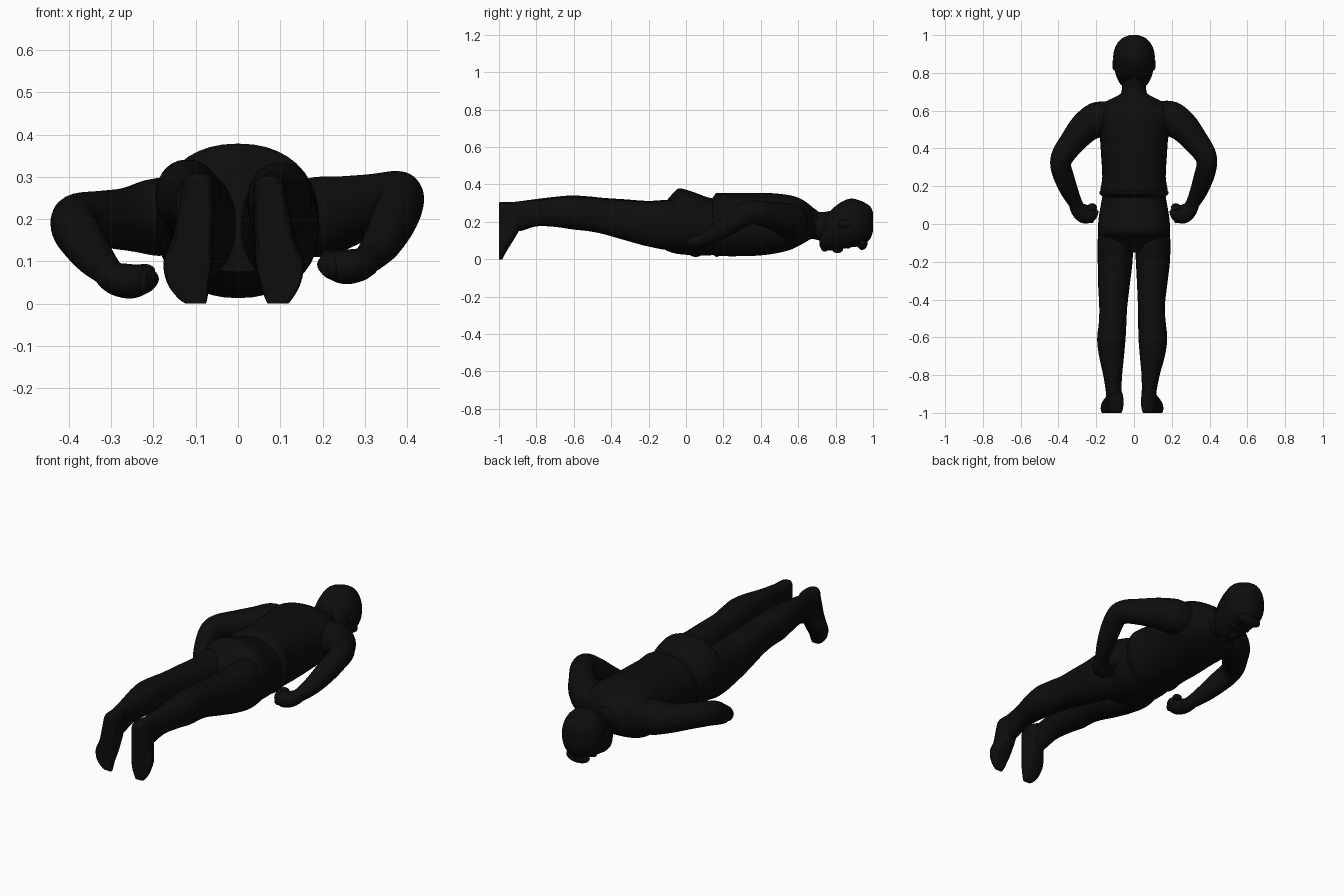
import bpy, bmesh, math
from mathutils import Vector

cube = bpy.data.objects.get("Cube")
if cube:
    bpy.data.objects.remove(cube, do_unlink=True)

black = bpy.data.materials.new("near black")
black.use_nodes = True
colour = (0.004, 0.004, 0.004, 1)
black.diffuse_color = colour
bsdf = black.node_tree.nodes["Principled BSDF"]
bsdf.inputs["Base Color"].default_value = colour
bsdf.inputs["Roughness"].default_value = 0.9

X, Y, Z = Vector((1, 0, 0)), Vector((0, 1, 0)), Vector((0, 0, 1))


def finish(bm, name):
    bmesh.ops.recalc_face_normals(bm, faces=bm.faces)
    mesh = bpy.data.meshes.new(name)
    bm.to_mesh(mesh)
    bm.free()
    mesh.materials.append(black)
    obj = bpy.data.objects.new(name, mesh)
    bpy.context.collection.objects.link(obj)
    bpy.ops.object.select_all(action='DESELECT')
    obj.select_set(True)
    bpy.context.view_layer.objects.active = obj
    bpy.ops.object.shade_smooth_by_angle(angle=math.radians(50))
    return obj


def spline(rows, steps):
    """Catmull-Rom interpolation of every column of the section rows."""
    out = []
    for i in range(len(rows) - 1):
        a, b, c, d = (rows[max(i - 1, 0)], rows[i], rows[i + 1],
                      rows[min(i + 2, len(rows) - 1)])
        for s in range(steps):
            t = s / steps
            out.append([q + 0.5 * t * (r - p + t * (2 * p - 5 * q + 4 * r - u
                        + t * (3 * (q - r) + u - p)))
                        for p, q, r, u in zip(a, b, c, d)])
    return out + [list(rows[-1])]


def tube(name, rows, frame=None, power=2.0, sides=28, steps=4, min_y=-9):
    """Loft superellipse sections (x, y, z, half width, half height)."""
    rows = spline(rows, steps)
    centres = [Vector(r[:3]) for r in rows]
    bm = bmesh.new()
    rings = []
    for i, r in enumerate(rows):
        if frame:
            side, up = frame
        else:
            tangent = centres[min(i + 1, len(rows) - 1)] - centres[max(i - 1, 0)]
            side = tangent.cross(Z).normalized()
            up = side.cross(tangent).normalized()
        ring = []
        for k in range(sides):
            a = math.tau * k / sides
            c, s = math.cos(a), math.sin(a)
            p = (centres[i]
                 + side * math.copysign(abs(c) ** (2 / power), c) * max(r[3], .004)
                 + up * math.copysign(abs(s) ** (2 / power), s) * max(r[4], .004))
            p.y = max(p.y, min_y)
            ring.append(bm.verts.new(p))
        rings.append(ring)
    for a, b in zip(rings, rings[1:]):
        for k in range(sides):
            j = (k + 1) % sides
            bm.faces.new((a[k], a[j], b[j], b[k]))
    bm.faces.new(rings[0])
    bm.faces.new(rings[-1])
    return finish(bm, name)


def blob(name, centre, size):
    bm = bmesh.new()
    bmesh.ops.create_uvsphere(bm, u_segments=20, v_segments=12, radius=1)
    for v in bm.verts:
        v.co = Vector(centre) + Vector(a * b for a, b in zip(v.co, size))
    return finish(bm, name)


def profile(rows):
    """Rows of y, half width, low z, high z, centred on x = 0."""
    return [(0, y, (lo + hi) / 2, w, (hi - lo) / 2) for y, w, lo, hi in rows]


# Torso with jacket hem over the trousers
tube("jacket", profile([
    (.14, .162, .035, .325), (.155, .177, .018, .345), (.18, .178, .017, .354),
    (.25, .168, .016, .355), (.36, .174, .018, .355), (.46, .182, .028, .353),
    (.55, .205, .048, .343), (.61, .195, .075, .325), (.65, .145, .098, .300),
    (.68, .085, .115, .275), (.70, .060, .12, .262)]), (X, Z), 2.25, 40)
tube("hips", profile([
    (-.15, .12, .075, .27), (-.10, .172, .045, .318), (-.065, .186, .033, .358),
    (-.04, .190, .028, .378), (0, .190, .024, .372), (.06, .183, .02, .352),
    (.12, .172, .02, .330), (.19, .160, .03, .320)]), (X, Z), 2.2, 40)
tube("waistband", profile([
    (.150, .165, .022, .335), (.158, .181, .014, .351),
    (.172, .182, .014, .355), (.180, .168, .022, .345)]), (X, Z), 2.2, 40, 3)

# Neck and head, face turned down
tube("neck", profile([
    (.63, .10, .11, .30), (.68, .073, .108, .272), (.72, .064, .10, .252),
    (.79, .066, .10, .262)]), (X, Z))
tube("head", profile([
    (.715, .035, .070, .17), (.73, .062, .052, .215), (.76, .084, .047, .248),
    (.80, .099, .050, .285), (.85, .106, .058, .316), (.89, .110, .065, .324),
    (.93, .102, .070, .314), (.965, .082, .088, .297), (.988, .055, .115, .278),
    (1.0, .022, .15, .25)]), (X, Z), 2.15, 32)
blob("nose", (0, .81, .055), (.018, .030, .022))
blob("chin", (0, .742, .063), (.036, .022, .022))
blob("brow", (0, .865, .073), (.060, .018, .016))
blob("hair_front", (0, .942, .085), (.070, .028, .035))
for side, sx in (("right", -1), ("left", 1)):
    blob(side + "_ear", (sx * .104, .845, .19), (.011, .033, .022))

# Legs: thigh, knee, calf, ankle
tube("right_leg", [
    (-.095, .02, .185, .085, .12), (-.098, -.08, .183, .094, .135),
    (-.100, -.20, .190, .092, .122), (-.106, -.32, .210, .084, .110),
    (-.110, -.44, .232, .074, .096), (-.113, -.52, .245, .073, .091),
    (-.120, -.61, .253, .075, .088), (-.119, -.70, .256, .066, .078),
    (-.113, -.80, .250, .050, .072), (-.108, -.89, .230, .041, .080),
    (-.106, -.96, .230, .040, .070)], (X, Z), 2.15)
tube("left_leg", [
    (.095, .02, .185, .085, .12), (.098, -.08, .183, .094, .135),
    (.100, -.20, .188, .090, .120), (.096, -.32, .208, .080, .108),
    (.092, -.44, .228, .071, .094), (.095, -.52, .240, .073, .090),
    (.100, -.61, .247, .076, .087), (.097, -.70, .250, .066, .077),
    (.088, -.80, .246, .048, .070), (.080, -.89, .230, .039, .080),
    (.078, -.96, .230, .038, .070)], (X, Z), 2.15)

# Feet: toes down, soles flat at the rear
tube("right_foot", [
    (-.092, -.95, .307, .020, .04), (-.094, -.94, .29, .036, .07),
    (-.098, -.945, .23, .042, .075), (-.106, -.955, .16, .048, .065),
    (-.118, -.972, .10, .058, .048), (-.118, -.985, .05, .050, .030),
    (-.108, -.990, .015, .036, .016), (-.100, -.992, 0, .024, .010)],
     (X, Y), 2.4, min_y=-1)
tube("left_foot", [
    (.072, -.95, .302, .020, .04), (.074, -.94, .285, .036, .07),
    (.079, -.945, .23, .041, .075), (.086, -.955, .16, .047, .065),
    (.098, -.972, .10, .057, .048), (.100, -.985, .05, .049, .030),
    (.097, -.990, .015, .034, .016), (.094, -.992, 0, .024, .010)],
     (X, Y), 2.4, min_y=-1)

# Arms: shoulder, elbow bent outward, forearm to the hip
tube("right_arm", [
    (-.12, .585, .205, .07, .08), (-.19, .555, .205, .092, .092),
    (-.26, .510, .200, .083, .075), (-.325, .435, .200, .069, .067),
    (-.375, .365, .198, .061, .064), (-.388, .310, .185, .055, .062),
    (-.368, .240, .150, .053, .056), (-.340, .170, .110, .046, .046),
    (-.312, .115, .080, .037, .036), (-.295, .085, .066, .034, .032)])
tube("left_arm", [
    (.12, .585, .205, .07, .08), (.19, .560, .205, .092, .095),
    (.26, .515, .220, .082, .083), (.325, .440, .238, .068, .070),
    (.372, .375, .250, .060, .064), (.386, .320, .243, .054, .062),
    (.370, .250, .200, .053, .058), (.343, .175, .148, .046, .048),
    (.314, .115, .112, .037, .037), (.296, .085, .100, .034, .032)])

# Closed hands with thumb and knuckles
for side, sx, dz in (("right", -1, 0), ("left", 1, .034)):
    tube(side + "_hand", [
        (sx * .318, .105, .078 + dz, .030, .030),
        (sx * .290, .072, .060 + dz, .044, .038),
        (sx * .258, .052, .053 + dz, .050, .041),
        (sx * .228, .052, .056 + dz, .040, .036),
        (sx * .204, .064, .058 + dz, .022, .024),
        (sx * .192, .072, .058 + dz, .008, .010)], sides=20)
    blob(side + "_thumb", (sx * .222, .088, .078 + dz), (.026, .022, .016))
    for i in range(3):
        blob(f"{side}_knuckle_{i + 1}",
             (sx * (.225 + .022 * i), .022, .052 + dz), (.014, .018, .026))
